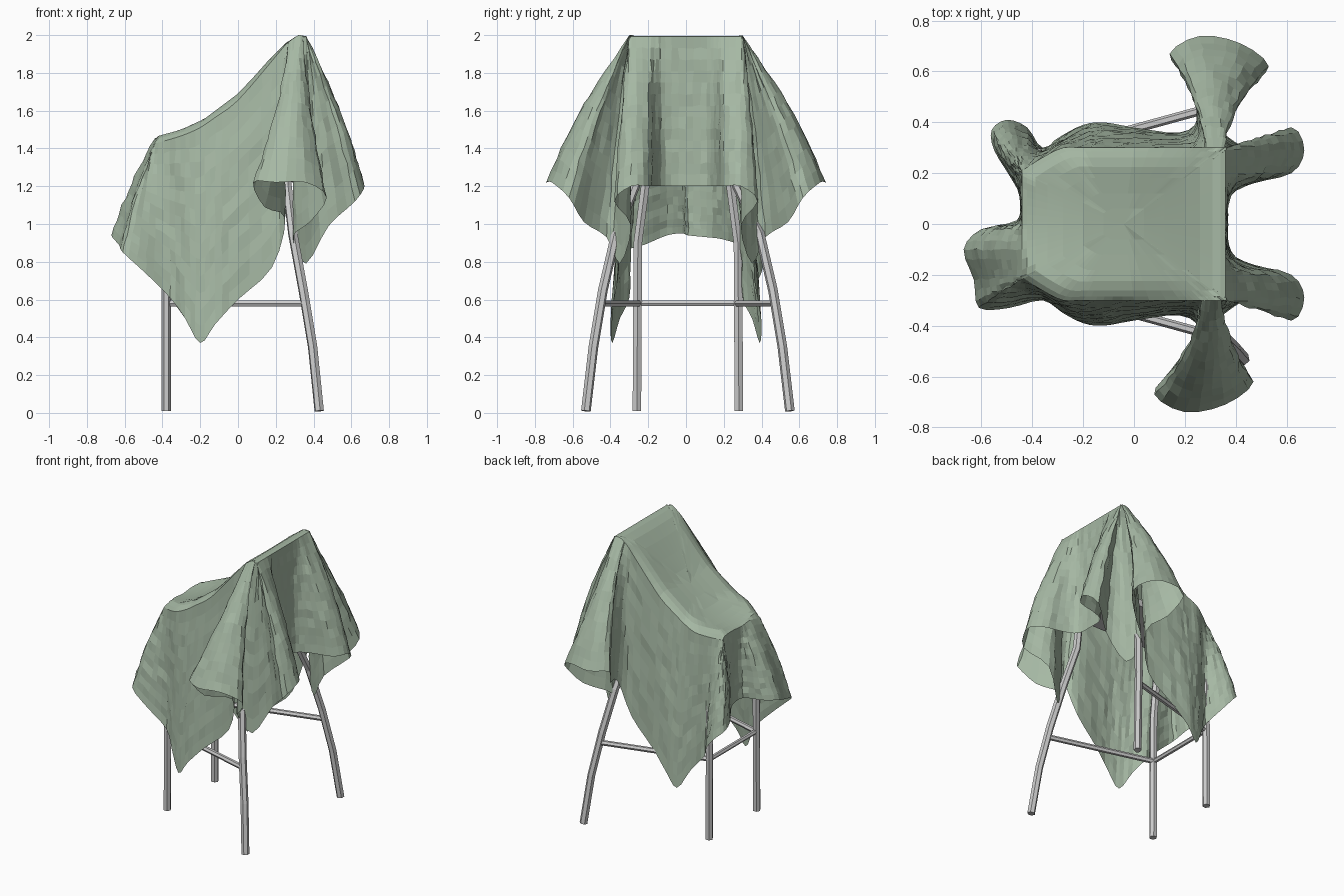
import bpy, bmesh, math, random
from mathutils import Vector

if "Cube" in bpy.data.objects:
    bpy.data.objects.remove(bpy.data.objects["Cube"])
random.seed(4)

# hem of the cloth along the -y half, from back centre to front corner
HALF = [(.37, 0, 1.2), (.38, -.11, 1.2), (.47, -.16, 1.2), (.62, -.2, 1.2), (.67, -.29, 1.2),
        (.62, -.38, 1.12), (.48, -.29, .99), (.36, -.35, .79), (.29, -.42, .93), (.38, -.54, 1.01),
        (.47, -.62, 1.14), (.36, -.71, 1.22), (.2, -.74, 1.22), (.08, -.67, 1.22), (.14, -.58, 1.09),
        (.25, -.42, 1.03), (.18, -.36, .77), (0, -.38, .6), (-.12, -.4, .47), (-.2, -.39, .37),
        (-.28, -.35, .5), (-.36, -.3, .61)]
# hem across the front end, which is not symmetric
END = [(-.49, -.33, .74), (-.61, -.33, .85), (-.63, -.22, .89), (-.67, -.1, .94), (-.6, -.02, .95),
       (-.46, .01, .94), (-.45, .11, .93), (-.49, .19, .92), (-.55, .29, .89), (-.56, .37, .86),
       (-.5, .41, .8), (-.42, .38, .7)]
# the +y half mirrors, with its side fold set a little further back
hem_ctrl = HALF + END + [(x + .06 * (y < -.5), -y, z) for x, y, z in reversed(HALF[1:])]

# height of the draped ridge along x
RIDGE = [(-.46, 1.475), (-.3, 1.52), (-.18, 1.575), (0, 1.71), (.15, 1.87), (.25, 1.965), (.32, 2.005), (.4, 1.99)]


def ridge(x):
    for (x0, z0), (x1, z1) in zip(RIDGE, RIDGE[1:]):
        if x <= x1:
            return z0 + (z1 - z0) * (x - x0) / (x1 - x0)
    return RIDGE[-1][1]


def half_width(x):
    return .3 if x > -.3 else .3 - .09 * (-.3 - x) / .14


def top_z(x, y):
    # sagging middle and rounded shoulders, fading out at the backrest
    u = min(1, abs(y) / half_width(x))
    fade = max(0, min(1, (.3 - x) / .2))
    return ridge(x) - fade * (.03 * (1 - u * u) + .05 * max(0, (u - .7) / .3) ** 2) - .005


def top_point(p):
    x, y, _ = p
    # side cones all gather at the backrest corners
    tx = .31 + (x - .3) * .2 if abs(y) > .43 and x > 0 else max(-.44, min(.36, x))
    w = half_width(tx)
    y = max(-w, min(w, y))
    return (tx, y, top_z(tx, y))


def smooth_loop(pts, n):
    pts = [Vector(p) for p in pts]
    out = []
    for i in range(len(pts)):
        a, b, c, d = (pts[(i + k) % len(pts)] for k in (-1, 0, 1, 2))
        for j in range(n):
            t = j / n
            out.append(.5 * (2 * b + (c - a) * t + (2 * a - 5 * b + 4 * c - d) * t * t
                             + (3 * b - a - 3 * c + d) * t ** 3))
    return out


def make_object(name, bm, mat=None):
    bmesh.ops.recalc_face_normals(bm, faces=bm.faces)
    me = bpy.data.meshes.new(name)
    bm.to_mesh(me)
    bm.free()
    ob = bpy.data.objects.new(name, me)
    bpy.context.collection.objects.link(ob)
    if mat:
        me.materials.append(mat)
    return ob


# draped cloth: rings from the middle of the top out to the ridge, then down to the hem
hem = smooth_loop(hem_ctrl, 3)
top = smooth_loop([top_point(p) for p in hem_ctrl], 3)
rings = []
for s in (.2, .4, .6, .75, .87, .95):
    ring = []
    for p in top:
        x = -.04 + (p.x + .04) * s
        y = p.y * s
        ring.append(Vector((x, y, top_z(x, y))))
    rings.append(ring)
rings.append(top)
ROWS = 13
for r in range(1, ROWS + 1):
    t = r / ROWS
    ring = []
    for a, b in zip(top, hem):
        p = a.lerp(b, t)
        out = Vector((b.x - a.x, b.y - a.y, 0))
        p += out * .08 * math.sin(math.pi * t)
        if abs(b.y) > .43 and b.x > 0:  # narrow neck of the side folds
            k = min(1, (abs(b.y) - .43) / .1)
            p.x = p.x * (1 - k) + k * (a.x + (b.x - a.x) * t ** 1.4)
        if r < ROWS:
            p += Vector([random.uniform(-.005, .005) for _ in range(3)])
        ring.append(p)
    rings.append(ring)

cloth_mat = bpy.data.materials.new("sage_cloth")
cloth_mat.diffuse_color = (.38, .48, .37, 1)
cloth_mat.use_nodes = True
cloth_mat.node_tree.nodes["Principled BSDF"].inputs["Base Color"].default_value = cloth_mat.diffuse_color
bm = bmesh.new()
vr = [[bm.verts.new(p) for p in ring] for ring in rings]
n = len(top)
for a, b in zip(vr, vr[1:]):
    for i in range(n):
        j = (i + 1) % n
        bm.faces.new((a[i], b[i], b[j], a[j]))
mid = bm.verts.new((-.04, 0, top_z(-.04, 0)))
for i in range(n):
    bm.faces.new((mid, vr[0][i], vr[0][(i + 1) % n]))
make_object("draped_cloth", bm, cloth_mat)


# chair frame rods
def rod(name, pts, radius):
    cu = bpy.data.curves.new(name, 'CURVE')
    cu.dimensions = '3D'
    cu.bevel_depth = radius
    cu.bevel_resolution = 1
    cu.use_fill_caps = True
    sp = cu.splines.new('POLY')
    sp.points.add(len(pts) - 1)
    for q, p in zip(sp.points, pts):
        q.co = (*p, 1)
    sp.use_smooth = False
    ob = bpy.data.objects.new(name, cu)
    bpy.context.collection.objects.link(ob)
    return ob


for side, s in (("right", -1), ("left", 1)):
    y0 = .01  # the frame sits slightly towards +y
    rod("front_leg_" + side, [(-.38, y0 + s * .27, .01), (-.38, y0 + s * .265, .9), (-.37, y0 + s * .2, 1.4)], .026)
    rod("rear_leg_" + side, [(.43, y0 + s * .54, .01), (.395, y0 + s * .5, .35), (.345, y0 + s * .45, .65),
                             (.29, y0 + s * .38, .95), (.26, s * .27, 1.2), (.26, s * .24, 1.42),
                             (.31, s * .25, 1.94)], .026)
    rod("side_stretcher_" + side, [(-.38, y0 + s * .26, .58), (.35, y0 + s * .46, .58)], .018)
rod("front_stretcher", [(-.38, -.25, .58), (-.38, .27, .58)], .016)


# hidden seat and backrest under the cloth
def box(name, loc, size):
    bm = bmesh.new()
    bmesh.ops.create_cube(bm, size=1)
    bmesh.ops.scale(bm, vec=size, verts=bm.verts)
    make_object(name, bm).location = loc


box("seat", (-.07, 0, 1.39), (.68, .4, .05))
box("backrest", (.31, 0, 1.82), (.03, .48, .24))
